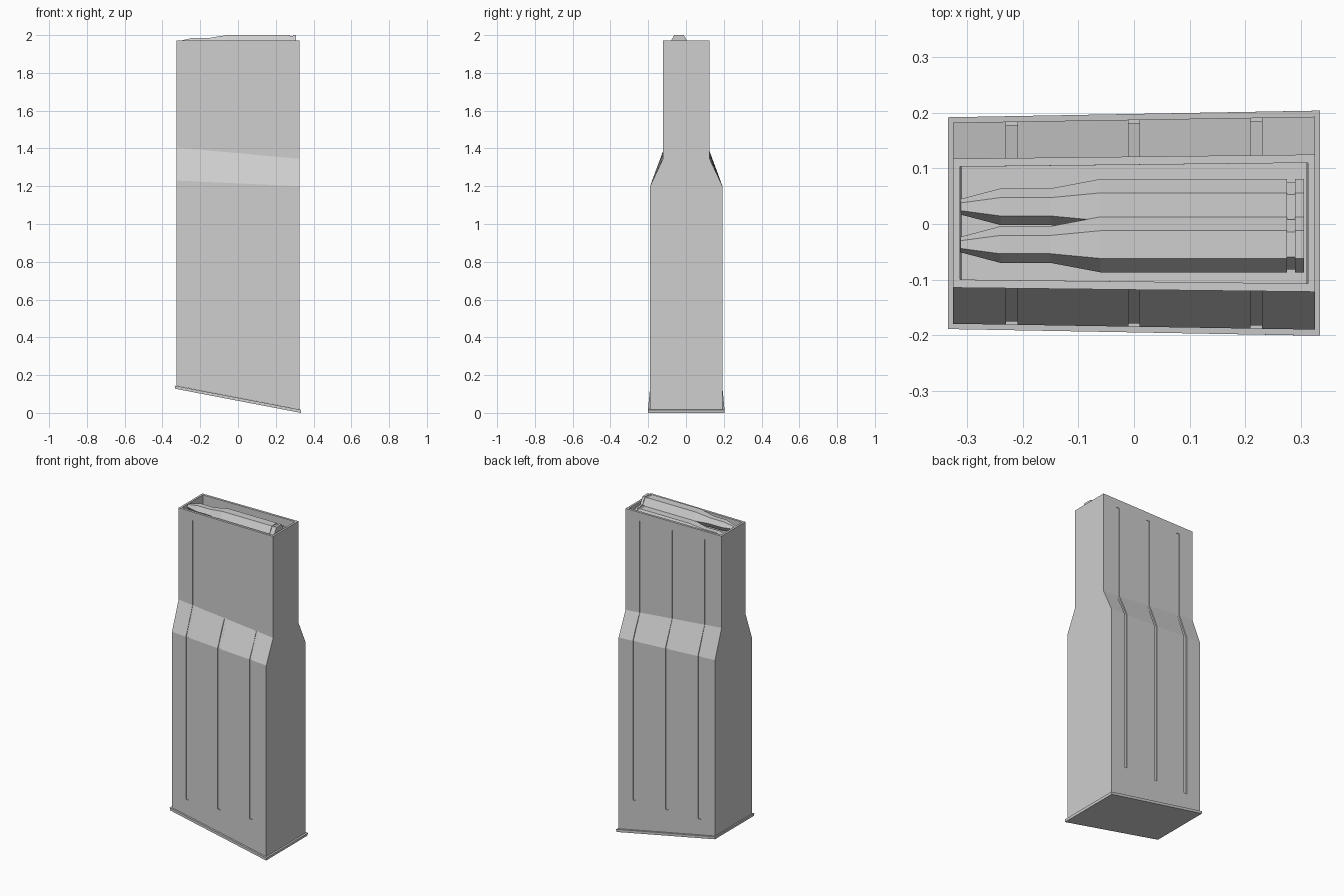
import bpy, bmesh, math

if "Cube" in bpy.data.objects:
    bpy.data.objects.remove(bpy.data.objects["Cube"], do_unlink=True)

grey = bpy.data.materials.new("plain_grey")
grey.use_nodes = True
colour = (0.62, 0.62, 0.62, 1)
grey.diffuse_color = colour
grey.node_tree.nodes["Principled BSDF"].inputs["Base Color"].default_value = colour


def loft(name, rings):
    """Bridge equal-sized rings of points and cap both ends."""
    bm = bmesh.new()
    loops = [[bm.verts.new(p) for p in ring] for ring in rings]
    n = len(loops[0])
    for a, b in zip(loops, loops[1:]):
        for i in range(n):
            j = (i + 1) % n
            bm.faces.new((a[i], a[j], b[j], b[i]))
    bm.faces.new(loops[0][::-1])
    bm.faces.new(loops[-1])
    bmesh.ops.recalc_face_normals(bm, faces=bm.faces)
    mesh = bpy.data.meshes.new(name)
    bm.to_mesh(mesh)
    bm.free()
    mesh.materials.append(grey)
    obj = bpy.data.objects.new(name, mesh)
    bpy.context.collection.objects.link(obj)
    return obj


def section(x, w_right, w_left, z_right, z_left, mid=0.0015):
    """Tapered rectangle: half widths and heights at -x and +x."""
    return [(-x, mid - w_right, z_right), (x, mid - w_left, z_left),
            (x, mid + w_left, z_left), (-x, mid + w_right, z_right)]


def blend(a, b, x):
    return a + (b - a) * (x + HALF) / (2 * HALF)


HALF, RIM = 0.326, 1.972
LOWER, UPPER = (0.181, 0.1915), (0.116, 0.1235)
SHOULDER_LOW, SHOULDER_HIGH = (1.23, 1.20), (1.405, 1.345)

# Housing with a recessed, open top
housing = loft("housing", [
    section(HALF, *LOWER, 0.143, 0.018),
    section(HALF, *LOWER, *SHOULDER_LOW),
    section(HALF, *UPPER, *SHOULDER_HIGH),
    section(HALF, *UPPER, RIM, RIM),
    section(0.313, 0.1015, 0.1085, RIM, RIM),
    section(0.309, 0.1015, 0.1085, 1.85, 1.85),
])

# Bent grooves pressed into both broad sides
cutters = []
for x in (-0.22, 0, 0.22):
    for side in (-1, 1):
        low, high = blend(*LOWER, x), blend(*UPPER, x)
        z1, z2 = blend(*SHOULDER_LOW, x), blend(*SHOULDER_HIGH, x)
        path = [(low - 0.006, 0.22), (low - 0.006, z1), (high - 0.003, z2),
                (high - 0.003, 1.92), (high + 0.03, 1.92), (high + 0.03, z2),
                (low + 0.03, z1), (low + 0.03, 0.22)]
        cutters.append(loft("groove_cutter", [
            [(x + dx, 0.0015 + side * y, z) for y, z in path]
            for dx in (-0.01, 0.01)]))

for cutter in cutters:
    mod = housing.modifiers.new("groove", 'BOOLEAN')
    mod.operation = 'DIFFERENCE'
    mod.solver = 'EXACT'
    mod.object = cutter
bpy.context.view_layer.update()
cut = bpy.data.meshes.new_from_object(
    housing.evaluated_get(bpy.context.evaluated_depsgraph_get()))
housing.modifiers.clear()
housing.data = cut
for cutter in cutters:
    bpy.data.objects.remove(cutter, do_unlink=True)

# Slanted base plate with a small lip
loft("base_plate", [
    section(0.333, 0.1905, 0.2025, 0.128, 0.0),
    section(0.335, 0.1905, 0.2025, 0.144, 0.016),
])

# Two staggered six-sided cartridges lying along x
outline = [(-0.312, 0.014), (-0.24, 0.033), (-0.15, 0.033), (-0.06, 0.05),
           (0.275, 0.05), (0.275, 0.045), (0.29, 0.045), (0.29, 0.05),
           (0.306, 0.05)]
for name, y, z in (("upper_cartridge", -0.037, 1.9567),
                   ("lower_cartridge", 0.031, 1.914)):
    loft(name, [[(x, y + r * math.cos(k * math.pi / 3),
                  z + r * math.sin(k * math.pi / 3)) for k in range(6)]
                for x, r in outline])
